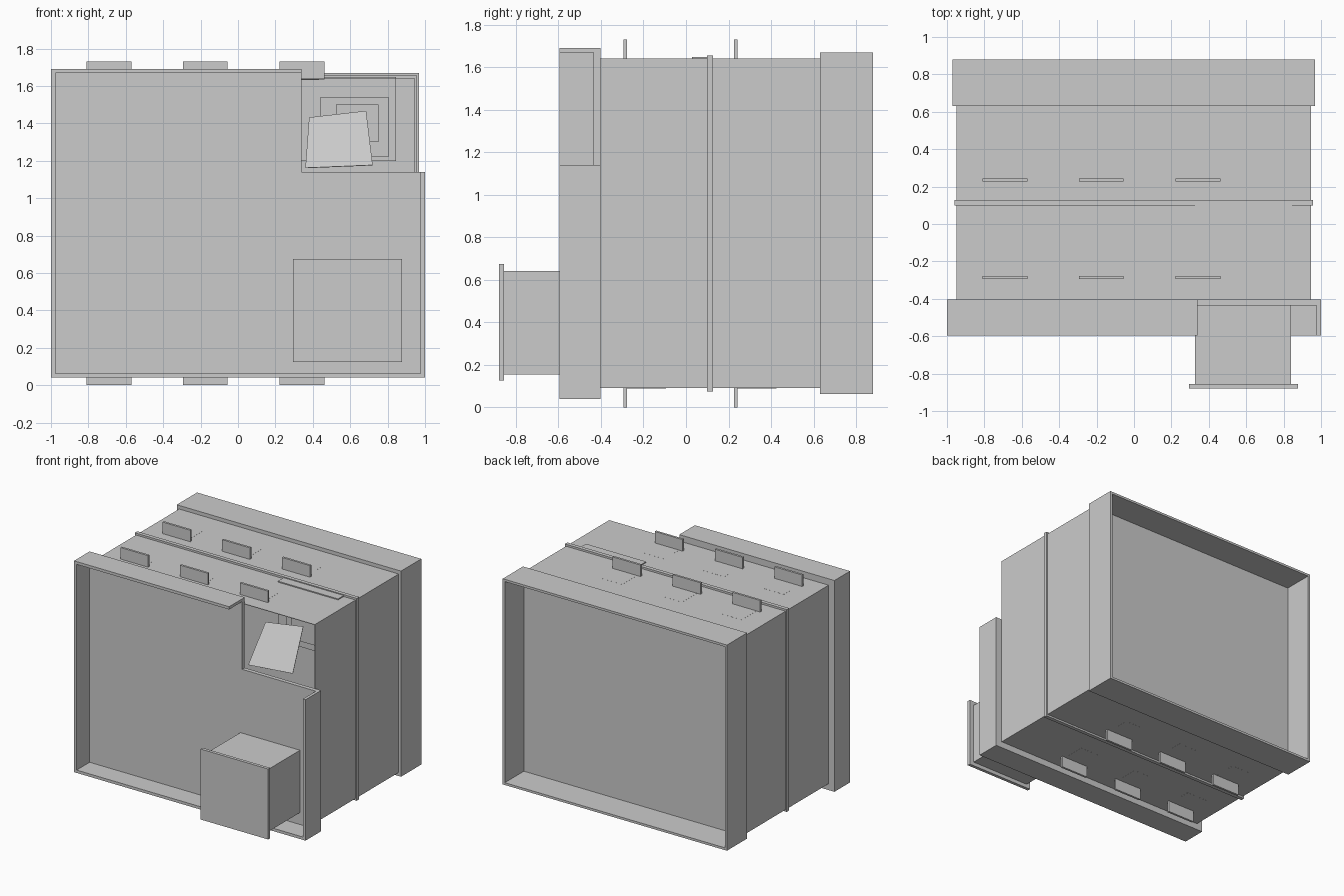
import bpy, bmesh

if "Cube" in bpy.data.objects:
    bpy.data.objects.remove(bpy.data.objects["Cube"])


def add_mesh(name, bm):
    bmesh.ops.recalc_face_normals(bm, faces=bm.faces)
    mesh = bpy.data.meshes.new(name)
    bm.to_mesh(mesh)
    bm.free()
    obj = bpy.data.objects.new(name, mesh)
    bpy.context.collection.objects.link(obj)
    return obj


def box(name, x, y, z, open_ends=False):
    """Box from (min, max) ranges; open_ends drops the front and back faces."""
    bm = bmesh.new()
    bmesh.ops.create_cube(bm, size=1)
    for v in bm.verts:
        v.co = [r[0] if c < 0 else r[1] for c, r in zip(v.co, (x, y, z))]
    if open_ends:
        bm.normal_update()
        ends = [f for f in bm.faces if abs(f.normal.y) > 0.9]
        bmesh.ops.delete(bm, geom=ends, context='FACES_ONLY')
    return add_mesh(name, bm)


def sleeve(name, x, y, z, thickness):
    """Open tube along y with walls growing inward."""
    obj = box(name, x, y, z, open_ends=True)
    mod = obj.modifiers.new("walls", 'SOLIDIFY')
    mod.thickness = thickness
    mod.offset = -1
    mod.use_even_offset = True
    return obj


def slab(name, outline, y0, y1):
    """Extrude an x-z outline along y."""
    bm = bmesh.new()
    face = bm.faces.new([bm.verts.new((x, y0, z)) for x, z in outline])
    ext = bmesh.ops.extrude_face_region(bm, geom=[face])
    for v in ext["geom"]:
        if isinstance(v, bmesh.types.BMVert):
            v.co.y = y1
    return add_mesh(name, bm)


# Hollow cabinet body and the partition that shows as a thin band
sleeve("cabinet_body", (-0.95, 0.947), (-0.405, 0.64), (0.09, 1.64), 0.004)
box("partition", (-0.96, 0.957), (0.098, 0.128), (0.075, 1.655))

# Rear tray
sleeve("rear_rim", (-0.97, 0.967), (0.63, 0.88), (0.062, 1.668), 0.018)
box("rear_panel", (-0.96, 0.96), (0.63, 0.645), (0.07, 1.66))

# Front panel with the corner notch
slab("front_panel", [(-1, 0.04), (1, 0.04), (1, 1.14), (0.34, 1.14),
                     (0.34, 1.69), (-1, 1.69)], -0.435, -0.403)

# Front rim follows the outer edge, interrupted by the notch
slab("front_rim", [(0.34, 1.69), (-1, 1.69), (-1, 0.04), (1, 0.04), (1, 1.14),
                   (0.977, 1.14), (0.977, 0.062), (-0.977, 0.062),
                   (-0.977, 1.668), (0.34, 1.668)], -0.595, -0.433)

# Protruding drawer with its face plate
box("drawer", (0.325, 0.84), (-0.86, -0.43), (0.155, 0.642))
box("drawer_face", (0.293, 0.877), (-0.88, -0.855), (0.125, 0.675))

# Stepped unit mounted on the partition behind the notch
for i, (x, y, z) in enumerate([
        ((0.325, 0.845), (0.028, 0.1), (1.2, 1.648)),
        ((0.44, 0.805), (-0.03, 0.03), (1.22, 1.54)),
        ((0.525, 0.75), (-0.095, -0.028), (1.3, 1.5))]):
    box(f"stepped_unit_{i + 1}", x, y, z)

# Tilted loose sheet in the opening
bm = bmesh.new()
bm.faces.new([bm.verts.new(p) for p in (
    (0.36, -0.385, 1.16), (0.72, -0.35, 1.175),
    (0.685, -0.17, 1.465), (0.38, -0.2, 1.43))])
sheet = add_mesh("tilted_sheet", bm)
sheet.modifiers.new("thickness", 'SOLIDIFY').thickness = 0.004

# Bent tabs with flush flanges, mirrored from top to bottom
MID_Z = 0.865
for side, s in (("top", 1), ("bottom", -1)):
    for y in (-0.294, 0.226):
        for x in (-0.81, -0.295, 0.223):
            def zr(a, b):
                return tuple(sorted((MID_Z + s * a, MID_Z + s * b)))
            box(f"{side}_tab", (x, x + 0.24), (y, y + 0.017), zr(0.77, 0.865))
            box(f"{side}_tab_flange", (x + 0.03, x + 0.21), (y + 0.01, y + 0.2),
                zr(0.768, 0.7755))
